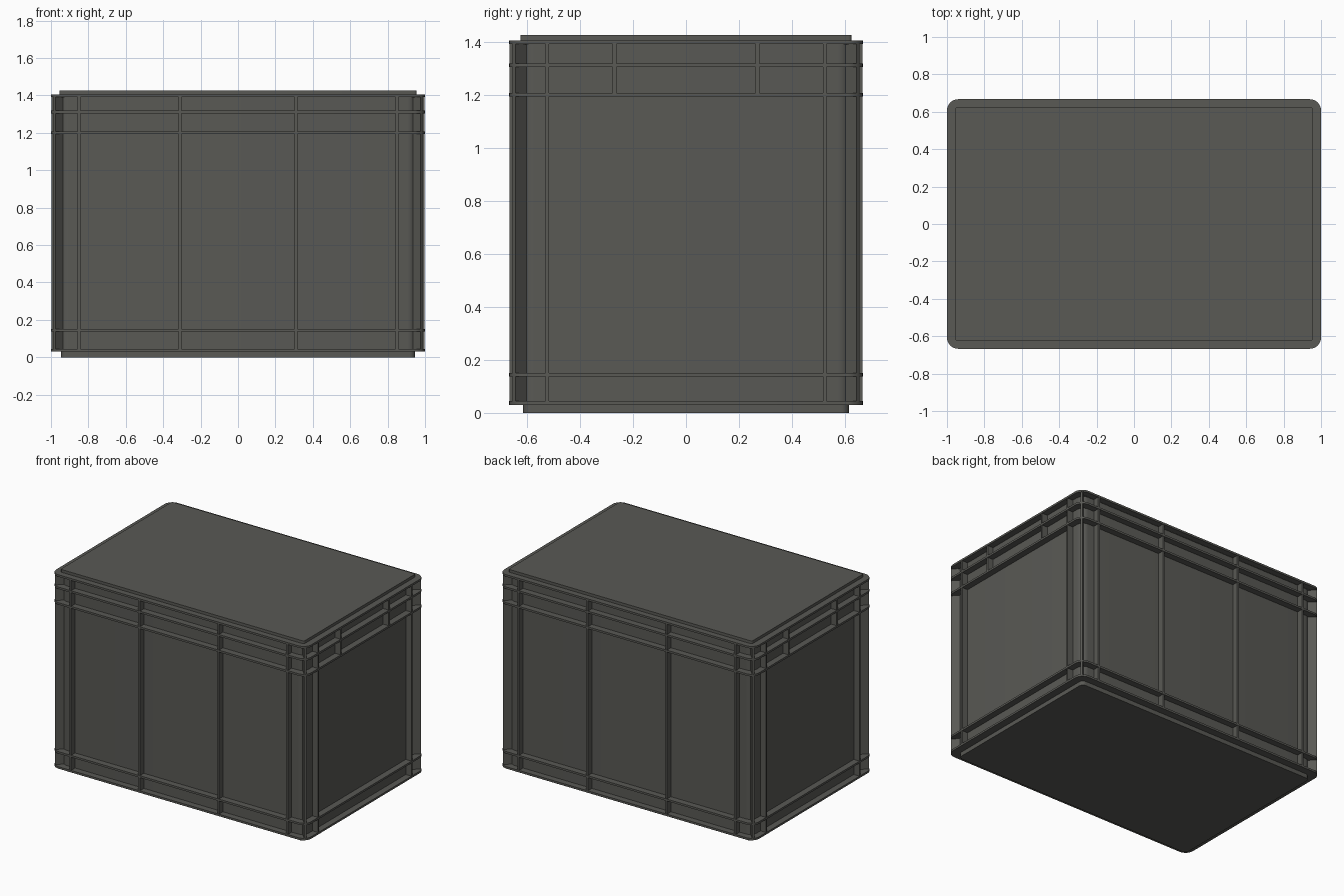
import bpy, bmesh, math
from mathutils import Matrix, Vector

if "Cube" in bpy.data.objects:
    bpy.data.objects.remove(bpy.data.objects["Cube"])

grey = bpy.data.materials.new("dark_grey_plastic")
grey.diffuse_color = (0.10, 0.10, 0.09, 1)
grey.use_nodes = True
grey.node_tree.nodes["Principled BSDF"].inputs["Base Color"].default_value = grey.diffuse_color

HX, HY = 1.0, 0.667      # outer half sizes
CX, CY = 0.955, 0.622    # wall half sizes
T = 0.014                # rib thickness


def finish(name, bm):
    bmesh.ops.recalc_face_normals(bm, faces=bm.faces)
    me = bpy.data.meshes.new(name)
    bm.to_mesh(me)
    bm.free()
    ob = bpy.data.objects.new(name, me)
    bpy.context.collection.objects.link(ob)
    me.materials.append(grey)
    bpy.ops.object.select_all(action='DESELECT')
    ob.select_set(True)
    bpy.context.view_layer.objects.active = ob
    bpy.ops.object.shade_smooth_by_angle(angle=math.radians(35))
    return ob


def rounded_slab(name, hx, hy, r, z0, z1, steps=8):
    """Rounded rectangle extruded from z0 to z1."""
    bm = bmesh.new()
    vs = []
    for k, (sx, sy) in enumerate(((1, 1), (-1, 1), (-1, -1), (1, -1))):
        for i in range(steps + 1):
            a = math.pi / 2 * (k + i / steps)
            vs.append(bm.verts.new((sx * (hx - r) + r * math.cos(a),
                                    sy * (hy - r) + r * math.sin(a), z0)))
    face = bm.faces.new(vs)
    ext = bmesh.ops.extrude_face_region(bm, geom=[face])
    top = [v for v in ext["geom"] if isinstance(v, bmesh.types.BMVert)]
    bmesh.ops.translate(bm, verts=top, vec=(0, 0, z1 - z0))
    return finish(name, bm)


def bar(bm, center, size, angle=0):
    m = (Matrix.Translation(center) @ Matrix.Rotation(angle, 4, 'Z')
         @ Matrix.Diagonal(Vector((*size, 1))))
    bmesh.ops.create_cube(bm, size=1, matrix=m)


# Walls, lid plate and foot
rounded_slab("box_wall", CX, CY, 0.05, 0.03, 1.40)
rounded_slab("lid_plate", 0.955, 0.625, 0.012, 1.39, 1.425, 3)
rounded_slab("foot_plate", 0.947, 0.615, 0.03, 0.0, 0.04)

# Horizontal ribs wrapping the box
for name, z in (("bottom_rim", 0.037), ("lower_rib", 0.144), ("upper_rib", 1.20),
                ("rim_rib", 1.311), ("top_rim", 1.398)):
    rounded_slab(name, HX, HY, 0.06, z - T / 2, z + T / 2)

# Vertical ribs on long sides
zc, h = 0.7175, 1.36
depth = 0.055
bm = bmesh.new()
for s in (-1, 1):
    for x in (-0.85, -0.31, 0.31, 0.85):
        bar(bm, (x, s * (HY - 0.002 - depth / 2), zc), (T, depth, h))
finish("long_side_ribs", bm)

# Vertical ribs on short sides, with short grip ribs near the rim
bm = bmesh.new()
for s in (-1, 1):
    x = s * (HX - 0.002 - depth / 2)
    for y in (-0.523, 0.523):
        bar(bm, (x, y, zc), (depth, T, h))
    for y in (-0.27, 0.27):
        bar(bm, (x, y, 1.30), (depth, T, 0.20))
finish("short_side_ribs", bm)

# Diagonal corner ribs
bm = bmesh.new()
for sx in (-1, 1):
    for sy in (-1, 1):
        bar(bm, (sx * 0.957, sy * 0.624, zc), (0.07, T, h), sx * sy * math.pi / 4)
finish("corner_ribs", bm)
